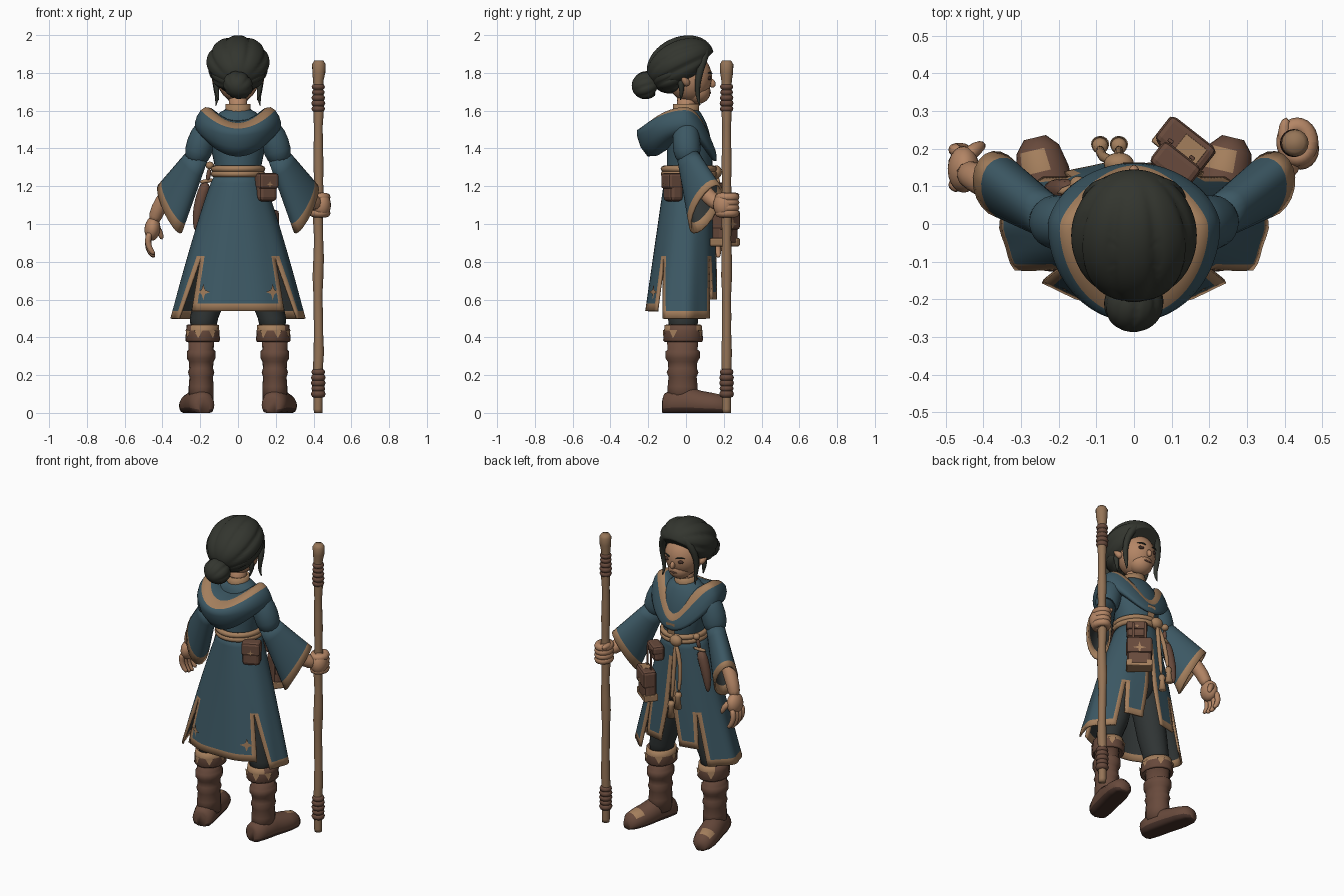
import bpy, bmesh, random
from math import sin, cos, pi, radians, atan2
from mathutils import Vector as V, Matrix, Euler

if "Cube" in bpy.data.objects:
    bpy.data.objects.remove(bpy.data.objects["Cube"])
random.seed(4)


def material(name, *rgb):
    m = bpy.data.materials.new(name)
    m.use_nodes = True
    m.diffuse_color = (*rgb, 1)
    m.node_tree.nodes["Principled BSDF"].inputs["Base Color"].default_value = (*rgb, 1)
    return m


BLUE = material("blue cloth", .045, .097, .126)
TAN = material("tan trim", .37, .21, .108)
SKIN = material("skin", .45, .235, .13)
BROWN = material("brown leather", .138, .068, .045)
DARK = material("dark leather", .06, .03, .022)
HAIR = material("dark hair", .033, .036, .028)
CLOTH = material("grey cloth", .03, .036, .036)
WOOD = material("staff wood", .3, .175, .095)


def finish(name, bm, mats, smooth=True, subsurf=0):
    me = bpy.data.meshes.new(name)
    bm.to_mesh(me)
    bm.free()
    for m in mats:
        me.materials.append(m)
    for p in me.polygons:
        p.use_smooth = smooth
    ob = bpy.data.objects.new(name, me)
    bpy.context.collection.objects.link(ob)
    if subsurf:
        mod = ob.modifiers.new("smooth", "SUBSURF")
        mod.levels = mod.render_levels = subsurf
    return ob


def add_grid(bm, rows, wrap, rule):
    vs = [[bm.verts.new(p) for p in r] for r in rows]
    n = len(rows[0])
    for i in range(len(rows) - 1):
        for j in range(n if wrap else n - 1):
            k = (j + 1) % n
            f = bm.faces.new((vs[i][j], vs[i + 1][j], vs[i + 1][k], vs[i][k]))
            if rule:
                f.material_index = rule(i, j, f.calc_center_median())
    return vs


def surface(name, rows, mats, wrap=True, caps=True, rule=None, subsurf=0):
    """Grid of points; rule(row, column, centre) picks the material."""
    bm = bmesh.new()
    vs = add_grid(bm, rows, wrap, rule)
    if wrap and caps:
        bm.faces.new(vs[0])
        bm.faces.new(vs[-1][::-1])
    bmesh.ops.recalc_face_normals(bm, faces=bm.faces)
    return finish(name, bm, mats, True, subsurf)


def ring(c, u, v, n=16):
    c, u, v = V(c), V(u), V(v)
    return [c + u * cos(2 * pi * k / n) + v * sin(2 * pi * k / n) for k in range(n)]


def stack(name, levels, mats, **kw):
    """Horizontal ellipses: x, y, z, half width, half depth."""
    return surface(name, [ring((x, y, z), (a, 0, 0), (0, b, 0)) for x, y, z, a, b in levels], mats, **kw)


def tube(name, pts, radii, mat, n=8):
    pts = [V(p) for p in pts]
    rows = []
    for i, p in enumerate(pts):
        d = (pts[min(i + 1, len(pts) - 1)] - pts[max(i - 1, 0)]).normalized()
        u = d.cross(V((0.3, 1, 0.1))).normalized()
        rows.append(ring(p, u * radii[i], d.cross(u) * radii[i], n))
    return surface(name, rows, [mat], subsurf=1)


def ball(name, loc, size, mat, rot=(0, 0, 0), tweak=None, seg=20):
    bm = bmesh.new()
    bmesh.ops.create_uvsphere(bm, u_segments=seg, v_segments=seg // 2 + 2, radius=1)
    if tweak:
        for v in bm.verts:
            v.co = tweak(v.co)
    bm.transform(Matrix.LocRotScale(V(loc), Euler(rot), V(size)))
    return finish(name, bm, [mat])


def box(name, loc, size, mat, rot=(0, 0, 0), bevel=.012):
    bm = bmesh.new()
    bmesh.ops.create_cube(bm, size=1)
    bm.transform(Matrix.LocRotScale(V(loc), Euler(rot), V(size)))
    mod = finish(name, bm, [mat], False).modifiers.new("bevel", "BEVEL")
    mod.width, mod.segments = bevel, 2


def loop(name, centre, rx, ry, r, mat):
    """Band of round section about a vertical axis."""
    rows = []
    for k in range(24):
        a = 2 * pi * k / 24
        d = V((cos(a), sin(a), 0))
        rows.append(ring(V(centre) + V((rx * d.x, ry * d.y, 0)), d * r, (0, 0, r), 8))
    return surface(name, rows + rows[:1], [mat], caps=False)


def line_with(ob):
    mod = ob.modifiers.new("lining", "SOLIDIFY")
    mod.thickness, mod.offset, mod.material_offset = .012, -1, 2


LINED = [BLUE, TAN, CLOTH, TAN]


# Coat skirt: five panels joined above their slits
def skirt_point(a, z, out=0):
    q = (1.27 - z) / .77
    fold = 1 + .02 * q * sin(9 * a)
    rx, ry = .12 + .235 * q ** .85, .125 + .075 * q
    return V(((rx * fold + out) * cos(a), .015 - .04 * q + (ry * fold + out) * sin(a), z))


def panel(bm, a0, a1, g0, g1, s0, s1, hem, w):
    us = [0, w] + [w + (1 - 2 * w) * k / 12 for k in range(1, 12)] + [1 - w, 1]
    rows = []
    for i in range(18):
        z = 1.27 - .055 * i if i <= 8 else .83 - (.79 - hem) * (i - 8) / 8
        if i == 17:
            z = hem
        lo = a0 + g0 * max(0, (i - s0) / (17 - s0))
        hi = a1 - g1 * max(0, (i - s1) / (17 - s1))
        rows.append([skirt_point(radians(lo + (hi - lo) * u), z) for u in us])
    add_grid(bm, rows, False, lambda i, j, c: int(i == 16 or (j == 0 and i >= s0) or (j == 13 and i >= s1)))


bm = bmesh.new()
panel(bm, -138, -42, 2, 2, 8, 8, .54, .06)
panel(bm, -42, 52, 13, 4, 8, 8, .5, .07)
panel(bm, 128, 222, 4, 13, 8, 8, .5, .07)
panel(bm, 52, 90, 4, 12, 8, 2, .6, .18)
panel(bm, 90, 128, 12, 4, 2, 8, .6, .18)
bmesh.ops.remove_doubles(bm, verts=bm.verts, dist=.0004)
line_with(finish("coat_skirt", bm, LINED))

# Torso and hips
stack("torso", [(0, .015, 1.22, .125, .128), (0, .02, 1.3, .12, .122), (0, .02, 1.4, .15, .125),
                (0, .01, 1.5, .17, .115), (0, 0, 1.57, .13, .095), (0, 0, 1.62, .06, .06)], [BLUE], subsurf=1)
ball("hips", (0, -.01, .93), (.16, .12, .17), CLOTH)
stack("neck", [(0, -.01, 1.54, .055, .055), (0, 0, 1.62, .048, .05), (0, .01, 1.7, .05, .055)], [SKIN])
stack("shirt_collar", [(0, 0, 1.54, .085, .085), (0, 0, 1.6, .068, .07), (0, 0, 1.635, .066, .07),
                       (0, 0, 1.635, .054, .056), (0, 0, 1.6, .052, .054)], [TAN])
for z in (1.265, 1.292):
    loop("rope_belt", (0, .015, z), .128, .132, .017, TAN)

# Hood lying on the shoulders, open at the top, crossing over the chest
hood = [[] for _ in range(6)]
for k in range(40):
    a = 2 * pi * k / 40
    c, s = cos(a), sin(a)
    b, f = max(0, -s), max(0, s)
    for row, (x, back, front, z, zb, zf, pinch) in zip(hood, (
            (.07, .07, .08, 1.55, 0, .03, 0), (.152, .195, .138, 1.632, .092, .21, .4),
            (.2, .252, .158, 1.615, .118, .22, .35), (.242, .275, .166, 1.53, .03, .19, .1),
            (.215, .215, .158, 1.47, .16, .15, 0), (.14, .09, .1, 1.47, .07, .1, 0))):
        row.append(V((x * c * (1 - pinch * f), front * f - back * b, z - zb * b * b - zf * f * f)))
surface("hood", hood, [BLUE, TAN], caps=False, rule=lambda i, j, c: int(i == 1 or (i == 0 and c.y > .06)),
        subsurf=1)
surface("coat_front_trim", [[(-.03, .163, 1.38), (.03, .163, 1.38)], [(-.022, .151, 1.29), (.022, .151, 1.29)]],
        [TAN], wrap=False)

# Rope knot, tassels and hanging ends
ball("belt_knot", (-.04, .16, 1.275), (.04, .03, .035), TAN)
for x, low in ((-.09, .95), (-.04, .88)):
    tube("rope_end", [(-.04, .165, 1.26), (x, .175, 1.15), (x, .205, low)], [.016, .014, .014], TAN)
    stack("tassel", [(x, .207, low + .02, .016, .016), (x, .208, low, .022, .022),
                     (x, .21, low - .015, .014, .014), (x, .212, low - .08, .024, .022)], [TAN])

# Head and face
ball("head", (0, .02, 1.775), (.113, .118, .13), SKIN)
ball("jaw", (0, .06, 1.7), (.072, .07, .065), SKIN)
ball("nose", (0, .138, 1.745), (.014, .018, .024), SKIN, (.35, 0, 0))
ball("mouth", (0, .127, 1.695), (.025, .006, .006), BROWN)


# Hair with combed grooves, running forward from the bun, lifted off the brow
def combed(p):
    k = 1.02 - .09 * (1 - abs(cos(5 * atan2(p.x, p.z + .2)))) ** 2
    z = p.z * k
    return V((p.x * k, p.y, max(z, .5 * p.y - .66) if p.y > .35 else z))


ball("hair_cap", (0, -.03, 1.851), (.164, .186, .134), HAIR, (radians(26), 0, 0), combed, 72)
ball("hair_back", (0, -.075, 1.795), (.142, .115, .1), HAIR, (radians(25), 0, 0), combed, 60)
ball("hair_bun", (0, -.212, 1.735), (.08, .076, .07), HAIR, (.4, .5, 0), combed, 48)

for side, sx in (("left", 1), ("right", -1)):
    def P(x, y, z):
        return (sx * x, y, z)

    # Face details and loose locks
    ball("eye_" + side, P(.045, .122, 1.772), (.02, .012, .011), DARK)
    tube("brow_" + side, [P(.02, .137, 1.792), P(.045, .134, 1.803), P(.075, .115, 1.798)], [.004, .006, .003], HAIR)
    tube("ear_" + side, [P(.1, .01, 1.735), P(.118, -.002, 1.755), P(.137, -.025, 1.785)], [.02, .026, .004], SKIN)
    tube("forelock_" + side, [P(.03, .1, 1.945), P(.08, .105, 1.91), P(.118, .08, 1.84), P(.124, .06, 1.75),
                              P(.108, .06, 1.68), P(.118, .075, 1.62)], [.02, .028, .023, .018, .013, .003], HAIR)
    tube("nape_lock_" + side, [P(.11, -.03, 1.77), P(.118, -.02, 1.71), P(.1, -.03, 1.65)], [.025, .015, .003], HAIR)

    # Upper sleeve and wide open lower sleeve
    tube("upper_sleeve_" + side, [P(.14, 0, 1.54), P(.185, 0, 1.47), P(.212, .005, 1.38), P(.225, .015, 1.32)],
         [.06, .075, .078, .055], BLUE, 14)
    rows = []
    for t in (0, .2, .4, .6, .75, .86, 1):
        c = V((.215, .01, 1.36)).lerp(V((.36, .105, 1.08)), t)
        u = V((.045, .035, .03)).lerp(V((.052, .066, .13)), t)
        v = V((.03, -.045, 0)).lerp(V((.045, -.06, .012)), t)
        rows.append(ring(P(*c), P(*u), P(*v), 20))
    line_with(surface("lower_sleeve_" + side, rows, LINED, caps=False, rule=lambda i, j, c: int(i == 5)))

    # Trouser legs
    stack("trouser_leg_" + side, [P(.07, -.01, .98) + (.08, .1), P(.11, -.01, .8) + (.092, .1),
                                  P(.15, -.01, .6) + (.085, .09), P(.18, -.015, .5) + (.075, .08),
                                  P(.187, -.015, .4) + (.06, .07)], [CLOTH])

    # Boots: folded shaft, turned cuff with a trimmed rim, foot with dark sole
    stack("boot_shaft_" + side, [P(.195, -.018, z) + (r, r * 1.2) for z, r in (
        (.06, .066), (.14, .066), (.19, .062), (.215, .07), (.235, .063), (.27, .065), (.29, .076),
        (.325, .076), (.335, .066), (.4, .07))], [BROWN])
    stack("boot_cuff_" + side, [P(.187, -.015, z) + (r, r * 1.15) for z, r in (
        (.4, .07), (.375, .085), (.385, .092), (.435, .088), (.465, .085), (.468, .074), (.43, .068))],
        [BROWN, TAN], rule=lambda i, j, c: int(c.z > .44 and sx * c.x < .245))
    for a in (-125, -75, -30, 60, 120, 180):
        d = V((sx * cos(radians(a)), sin(radians(a)), 0))
        o = V(P(.187, -.015, .44)) + V((d.x * .091, d.y * .105, 0))
        w = V((-d.y, d.x, 0)) * .025
        surface("cuff_point_" + side, [[o - w, o + w], [o - V((0, 0, .045)) + d * .003] * 2], [TAN], wrap=False)
    fwd, across = V((sx * .24, 1, 0)).normalized(), V((1, sx * -.24, 0)).normalized()
    rows = []
    for s, w, h in ((-.088, .03, .08), (-.078, .058, .1), (-.02, .068, .125), (.06, .068, .13),
                    (.12, .07, .112), (.18, .07, .102), (.24, .058, .09), (.272, .03, .06)):
        c = V(P(.2, -.035, h * .42)) + fwd * s
        rows.append([V((p.x, p.y, max(0, p.z))) for p in ring(c, across * w, (0, 0, h * .62), 20)])
    surface("boot_foot_" + side, rows, [BROWN, DARK, TAN],
            rule=lambda i, j, c: 2 if i == 5 and 3 < j < 8 else int(c.z < .022))

    # Stitched stars near the back hem
    c = skirt_point(radians(-90 + sx * 35), .64, .006)
    for wide, tall in ((.014, .042), (.042, .014)):
        side_dir = (skirt_point(radians(-88 + sx * 35), .64) - skirt_point(radians(-92 + sx * 35), .64)).normalized()
        up = V((0, .05, 1))
        surface("hem_star_" + side, [[c + up * tall, c + side_dir * wide],
                                     [c - side_dir * wide, c - up * tall]], [TAN], wrap=False)

# Right arm hanging free
tube("right_forearm", [(-.26, .04, 1.28), (-.375, .1, 1.16), (-.425, .125, 1.08), (-.45, .14, 1.0)],
     [.035, .045, .042, .036], SKIN, 10)
ball("right_palm", (-.453, .145, .975), (.042, .062, .064), SKIN, (.2, .1, 0))
for k in range(4):
    y = .1 + .031 * k
    drop = (0, .012, .015, .004)[k]
    tube("right_finger", [(-.465, y, .96), (-.482, y + .004, .91 - drop), (-.465, y + .008, .86 - drop),
                          (-.44, y + .01, .838 - drop)], [.02, .019, .017, .012], SKIN)
tube("right_thumb", [(-.45, .175, .995), (-.415, .205, .965), (-.4, .21, .915)], [.025, .02, .012], SKIN)

# Left arm gripping the staff
tube("left_forearm", [(.26, .04, 1.28), (.35, .1, 1.16), (.39, .15, 1.12), (.425, .18, 1.1)],
     [.035, .045, .042, .044], SKIN, 10)
ball("left_palm", (.442, .2, 1.1), (.05, .056, .068), SKIN)
for k in range(4):
    loop("left_finger", (.434, .218, 1.058 + .028 * k), .033, .042, .023, SKIN)
tube("left_thumb", [(.41, .2, 1.15), (.395, .24, 1.15), (.405, .285, 1.155)], [.024, .02, .012], SKIN)

# Staff with leather wraps
levels = [(.425 + random.uniform(-.003, .003), .215, .02 + .1 * k, .026 + random.uniform(-.003, .003))
          for k in range(18)]
levels = [(.425, .215, 0, .022)] + levels + [(.425, .215, 1.76, .028), (.428, .215, 1.8, .034),
                                             (.428, .215, 1.845, .036), (.428, .215, 1.865, .024)]
stack("staff", [lv + lv[-1:] for lv in levels], [WOOD])
for base in (.1, 1.61):
    for k in range(5):
        loop("staff_wrap", (.425, .215, base + .029 * k), .019, .019, random.uniform(.014, .021), BROWN)


# Belt bags, each with a flap and a star plate
def bag(name, loc, size, turn, star):
    m = Matrix.Translation(V(loc)) @ Matrix.Rotation(turn, 4, "Z")
    w, d, h = size
    rot = (0, 0, turn)
    box(name, loc, size, BROWN, rot, .022)
    box(name + "_flap", m @ V((0, .008, h * .22)), (w * 1.06, d * 1.04, h * .56), BROWN, rot, .016)
    for a in (0, pi / 2):
        arm = [V((star * cos(a), 0, star * sin(a))), V((-sin(a), 0, cos(a))) * star * .25]
        o = V((0, d * .53 + .011, h * .1))
        surface(name + "_star", [[m @ (o + arm[0]), m @ (o + arm[1])],
                                 [m @ (o - arm[1]), m @ (o - arm[0])]], [TAN], wrap=False)
    return m, rot


bag("hip_pouch", (.147, -.068, 1.195), (.108, .08, .15), radians(205), .02)
bag("front_pouch", (.105, .15, 1.17), (.12, .07, .1), radians(-38), .015)
m, rot = bag("satchel", (.132, .206, .98), (.145, .078, .19), radians(-38), .04)
box("satchel_top_edge", m @ V((.02, .006, .093)), (.07, .05, .009), TAN, rot, .002)
box("satchel_bottom_edge", m @ V((0, 0, -.088)), (.15, .083, .022), TAN, rot, .006)
for x in (-.06, .06):
    box("satchel_corner", m @ V((x, 0, -.075)), (.035, .086, .04), TAN, rot, .006)
    box("satchel_strap", m @ V((x * .6, -.01, .14)), (.016, .01, .16), BROWN, rot, .003)

# Sheathed dagger on the right hip
tube("dagger_sheath", [(-.165, .09, 1.23), (-.2, .09, 1.12), (-.218, .09, 1.04), (-.225, .095, .96)],
     [.036, .034, .029, .01], BROWN)
tube("dagger_grip", [(-.162, .09, 1.22), (-.15, .1, 1.3)], [.014, .015], BROWN)
tube("dagger_guard", [(-.21, .08, 1.22), (-.12, .11, 1.235)], [.013, .013], TAN)
ball("dagger_pommel", (-.149, .105, 1.31), (.022, .022, .02), TAN)
